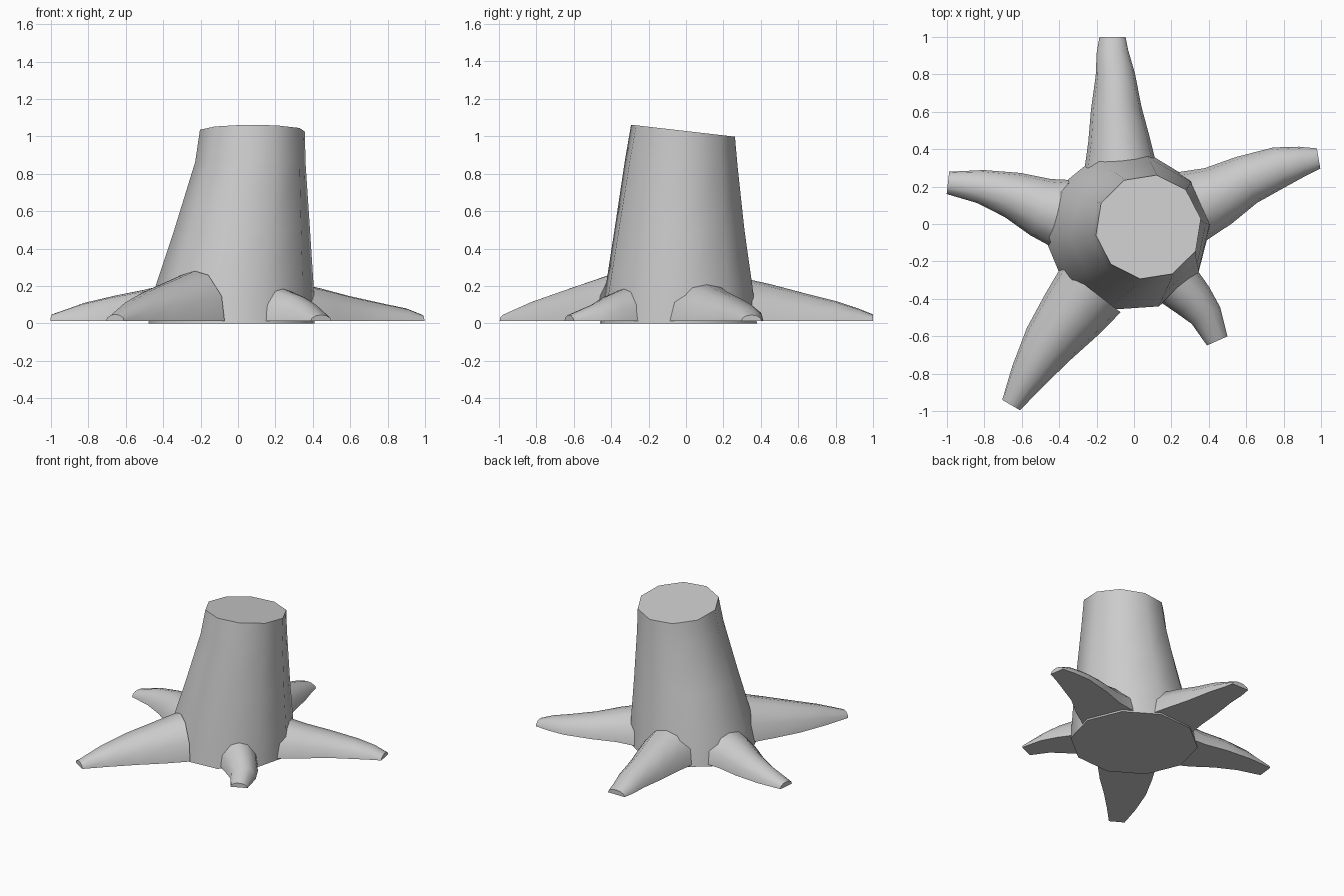
import bpy, bmesh, math
from mathutils import Vector


def loft(name, rings, angle):
    """Skin closed rings of points and cap both ends."""
    bm = bmesh.new()
    loops = [[bm.verts.new(p) for p in ring] for ring in rings]
    n = len(loops[0])
    for a, b in zip(loops, loops[1:]):
        for i in range(n):
            j = (i + 1) % n
            bm.faces.new((a[i], a[j], b[j], b[i]))
    bm.faces.new(loops[0])
    bm.faces.new(loops[-1])
    bmesh.ops.recalc_face_normals(bm, faces=bm.faces)
    me = bpy.data.meshes.new(name)
    bm.to_mesh(me)
    bm.free()
    ob = bpy.data.objects.new(name, me)
    bpy.context.collection.objects.link(ob)
    bpy.ops.object.select_all(action='DESELECT')
    ob.select_set(True)
    bpy.context.view_layer.objects.active = ob
    bpy.ops.object.shade_smooth_by_angle(angle=math.radians(angle))
    return ob


# Trunk: leaning ten-sided stump with a sloped cut on top
# level: z, centre x, centre y, radius x, radius y, twist, slope of ring
levels = [
    (0.00, -0.035, -0.04, 0.445, 0.432, 4, 0),
    (0.20, -0.018, -0.037, 0.424, 0.402, 5, 0),
    (0.50, 0.022, -0.035, 0.365, 0.355, 6, 0),
    (0.86, 0.066, -0.025, 0.298, 0.305, 8, -0.06),
    (1.03, 0.077, -0.016, 0.284, 0.281, 9, -0.115),
]
rings = []
for z, cx, cy, rx, ry, twist, slope in levels:
    ring = []
    for i in range(10):
        a = math.radians(twist + 36 * i)
        y = ry * math.sin(a)
        ring.append((cx + rx * math.cos(a), cy + y, z + slope * y))
    rings.append(ring)
loft("trunk", rings, 45)

# Roots: tapered arches with flat undersides
ARCH = [(-1, 0), (-0.9, 0.5), (-0.45, 0.92), (0, 1), (0.45, 0.92), (0.9, 0.5), (1, 0)]
FLOOR = 0.013

# each station: x, y, half width, top height (from trunk to tip)
roots = {
    "root_back": [(-0.07, 0.27, 0.20, 0.25), (-0.08, 0.45, 0.165, 0.21),
                  (-0.095, 0.62, 0.135, 0.165), (-0.10, 0.80, 0.105, 0.12),
                  (-0.115, 0.92, 0.085, 0.08), (-0.115, 1.0, 0.07, 0.048)],
    "root_right": [(0.30, 0.09, 0.20, 0.22), (0.45, 0.15, 0.165, 0.185),
                   (0.60, 0.235, 0.135, 0.145), (0.78, 0.305, 0.11, 0.105),
                   (0.90, 0.335, 0.08, 0.08), (0.987, 0.35, 0.055, 0.045)],
    "root_left": [(-0.33, 0.04, 0.20, 0.22), (-0.50, 0.09, 0.16, 0.18),
                  (-0.65, 0.155, 0.125, 0.15), (-0.82, 0.20, 0.09, 0.11),
                  (-0.995, 0.22, 0.06, 0.048)],
    "root_front_left": [(-0.23, -0.35, 0.20, 0.28), (-0.33, -0.48, 0.18, 0.235),
                        (-0.455, -0.64, 0.145, 0.18), (-0.565, -0.81, 0.10, 0.12),
                        (-0.657, -0.968, 0.055, 0.048)],
    "root_front_right": [(0.24, -0.33, 0.13, 0.185), (0.32, -0.41, 0.11, 0.15),
                         (0.385, -0.49, 0.088, 0.105), (0.445, -0.625, 0.06, 0.045)],
}
for name, path in roots.items():
    pts = [Vector(s[:2]) for s in path]
    rings = []
    for i, (x, y, hw, top) in enumerate(path):
        d = (pts[min(i + 1, len(pts) - 1)] - pts[max(i - 1, 0)]).normalized()
        side = Vector((-d.y, d.x)) * hw
        rings.append([(x + side.x * u, y + side.y * u, FLOOR + (top - FLOOR) * v)
                      for u, v in ARCH])
    loft(name, rings, 50)
